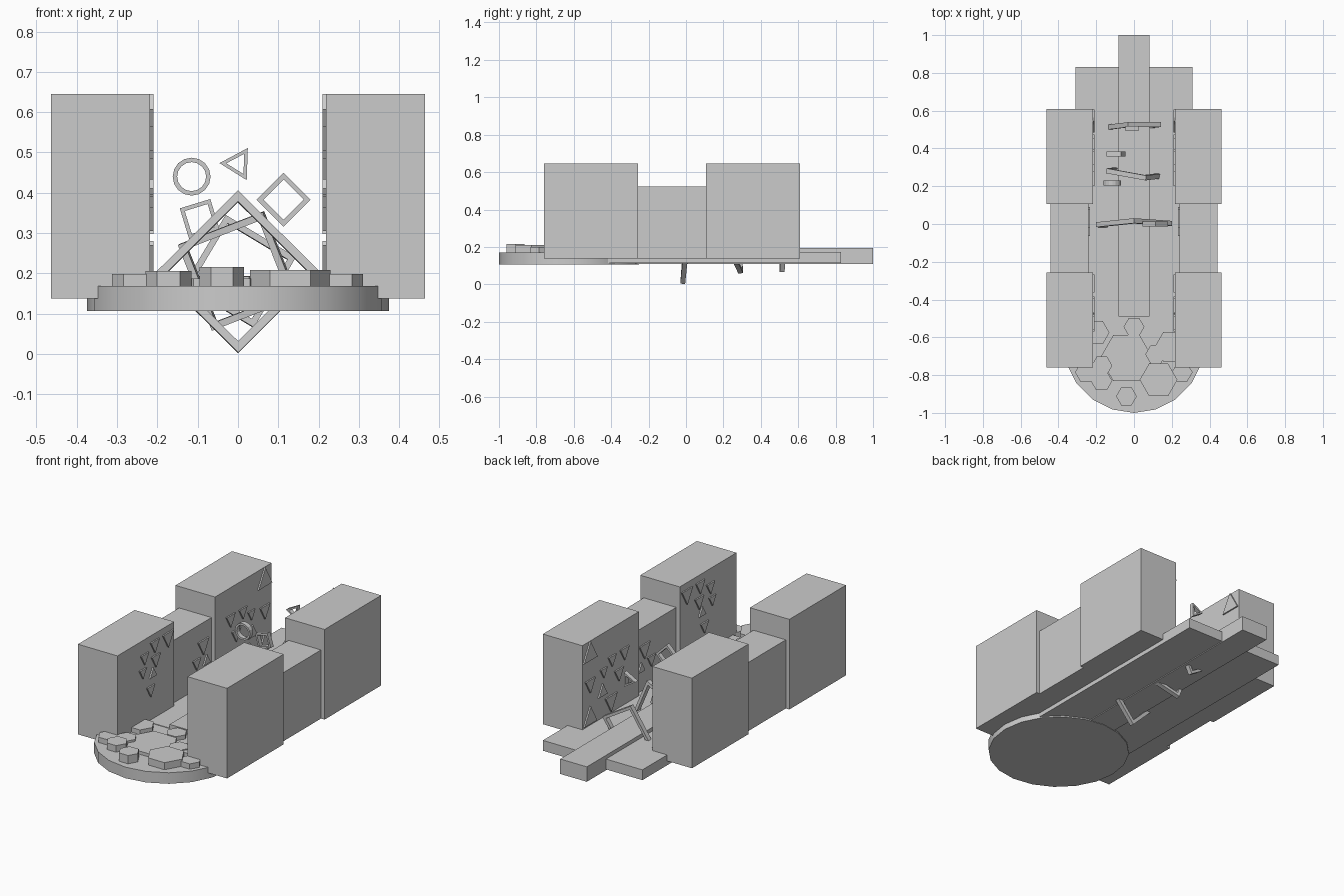
import bpy, bmesh
from math import sin, cos, pi, radians
from mathutils import Matrix, Vector

if "Cube" in bpy.data.objects:
    bpy.data.objects.remove(bpy.data.objects["Cube"])


def finish(name, bm):
    bmesh.ops.recalc_face_normals(bm, faces=bm.faces)
    me = bpy.data.meshes.new(name)
    bm.to_mesh(me)
    bm.free()
    ob = bpy.data.objects.new(name, me)
    bpy.context.collection.objects.link(ob)
    return ob


def box(name, x0, x1, y0, y1, z0, z1):
    bm = bmesh.new()
    bmesh.ops.create_cube(bm, size=1)
    bmesh.ops.transform(bm, verts=bm.verts, matrix=Matrix.Translation(
        ((x0 + x1) / 2, (y0 + y1) / 2, (z0 + z1) / 2)) @ Matrix.Diagonal((x1 - x0, y1 - y0, z1 - z0, 1)))
    return finish(name, bm)


def prism(name, sides, r, z0, z1, x=0, y=0, turn=0):
    bm = bmesh.new()
    pts = [(x + r * cos(turn + 2 * pi * i / sides), y + r * sin(turn + 2 * pi * i / sides))
           for i in range(sides)]
    lo = [bm.verts.new((px, py, z0)) for px, py in pts]
    hi = [bm.verts.new((px, py, z1)) for px, py in pts]
    bm.faces.new(lo)
    bm.faces.new(hi)
    for i in range(sides):
        j = (i + 1) % sides
        bm.faces.new((lo[i], lo[j], hi[j], hi[i]))
    return finish(name, bm)


def frame(name, sides, r, r_in, loc, turn, depth=0.026, yaw=0, pitch=0):
    # Hollow polygon facing front
    bm = bmesh.new()
    loops = []
    for rad, y in ((r, -depth / 2), (r, depth / 2), (r_in, depth / 2), (r_in, -depth / 2)):
        loops.append([bm.verts.new((rad * cos(radians(turn) + 2 * pi * i / sides), y,
                                    rad * sin(radians(turn) + 2 * pi * i / sides)))
                      for i in range(sides)])
    for k in range(4):
        a, b = loops[k], loops[(k + 1) % 4]
        for i in range(sides):
            j = (i + 1) % sides
            bm.faces.new((a[i], a[j], b[j], b[i]))
    ob = finish(name, bm)
    ob.location = loc
    ob.rotation_euler = (radians(pitch), 0, radians(yaw))
    return ob


# Floor planks and round front stage
box("side_floor", -0.31, 0.31, -0.49, 0.83, 0.114, 0.172)
box("centre_walkway", -0.083, 0.083, -0.49, 1.0, 0.109, 0.193)
stage = prism("round_stage", 20, 0.375, 0.107, 0.169, 0, -0.625, -pi / 2)
bpy.context.view_layer.objects.active = stage
stage.select_set(True)
bpy.ops.object.shade_smooth_by_angle(angle=radians(30))

# Hexagonal tiles on the stage: x, y, radius, top
tiles = [(-0.04, -0.71, 0.14, 0.187), (0, -0.545, 0.055, 0.192), (-0.04, -0.912, 0.055, 0.216),
         (0.13, -0.825, 0.10, 0.209), (0.255, -0.785, 0.055, 0.199), (-0.172, -0.83, 0.057, 0.206),
         (-0.255, -0.785, 0.057, 0.199), (-0.17, -0.75, 0.055, 0.199), (0.115, -0.69, 0.055, 0.2),
         (0.2, -0.65, 0.09, 0.195), (-0.2, -0.575, 0.07, 0.195)]
for i, (x, y, r, top) in enumerate(tiles):
    prism(f"hex_tile_{i}", 6, r, 0.165, top, x, y)

# Triangular wall panels: y, z, radius, pointing up
panels_tall = [(-0.315, 0.58, 0.055, 0), (-0.433, 0.585, 0.045, 0), (-0.524, 0.545, 0.04, 0),
               (-0.424, 0.50, 0.045, 0), (-0.54, 0.468, 0.035, 0), (-0.45, 0.428, 0.035, 1),
               (-0.47, 0.345, 0.04, 0),
               (0.545, 0.575, 0.07, 1), (0.545, 0.405, 0.05, 0), (0.545, 0.215, 0.065, 1),
               (0.36, 0.24, 0.06, 0), (0.434, 0.32, 0.045, 1), (0.35, 0.47, 0.04, 0),
               (0.425, 0.43, 0.035, 0), (0.29, 0.37, 0.045, 0), (0.24, 0.47, 0.045, 0)]
panels_mid = [(0.03, 0.40, 0.055, 0), (-0.03, 0.32, 0.04, 0), (0.06, 0.30, 0.035, 1)]

for side, s in (("left", -1), ("right", 1)):
    # Side wall blocks
    for name, a, b, y0, y1, top in (("front", 0.218, 0.464, -0.76, -0.256, 0.645),
                                    ("middle", 0.24, 0.442, -0.256, 0.107, 0.524),
                                    ("rear", 0.218, 0.464, 0.107, 0.61, 0.645)):
        box(f"{side}_{name}_wall", min(s * a, s * b), max(s * a, s * b), y0, y1, 0.138, top)
    # Panels on the inner faces
    for panels, inner in ((panels_tall, 0.218), (panels_mid, 0.24)):
        for y, z, r, up in panels:
            ob = prism(f"{side}_triangle_panel", 3, r, -0.008, 0.008, 0, 0, pi / 2 if up else -pi / 2)
            ob.data.transform(Matrix(((0, 0, 1, 0), (1, 0, 0, 0), (0, 1, 0, 0), (0, 0, 0, 1))))
            ob.location = (s * inner, y, z)

# Large square gates standing along the walkway
frame("front_gate", 4, 0.202, 0.174, (0, 0, 0.204), 90, yaw=1, pitch=-5)
frame("middle_gate", 4, 0.162, 0.138, (0, 0.268, 0.206), 66, yaw=-8, pitch=6)
frame("rear_gate", 4, 0.144, 0.122, (0.004, 0.52, 0.205), 14, yaw=2, pitch=-3)

# Small floating shapes
frame("floating_diamond", 4, 0.067, 0.05, (0.113, 0, 0.383), 90)
frame("floating_ring", 16, 0.047, 0.036, (-0.115, 0.217, 0.44), 0)
frame("floating_square", 4, 0.056, 0.042, (-0.095, 0.37, 0.335), 62)
frame("floating_triangle", 3, 0.046, 0.029, (0.0, 0.505, 0.472), 60 - 2)
